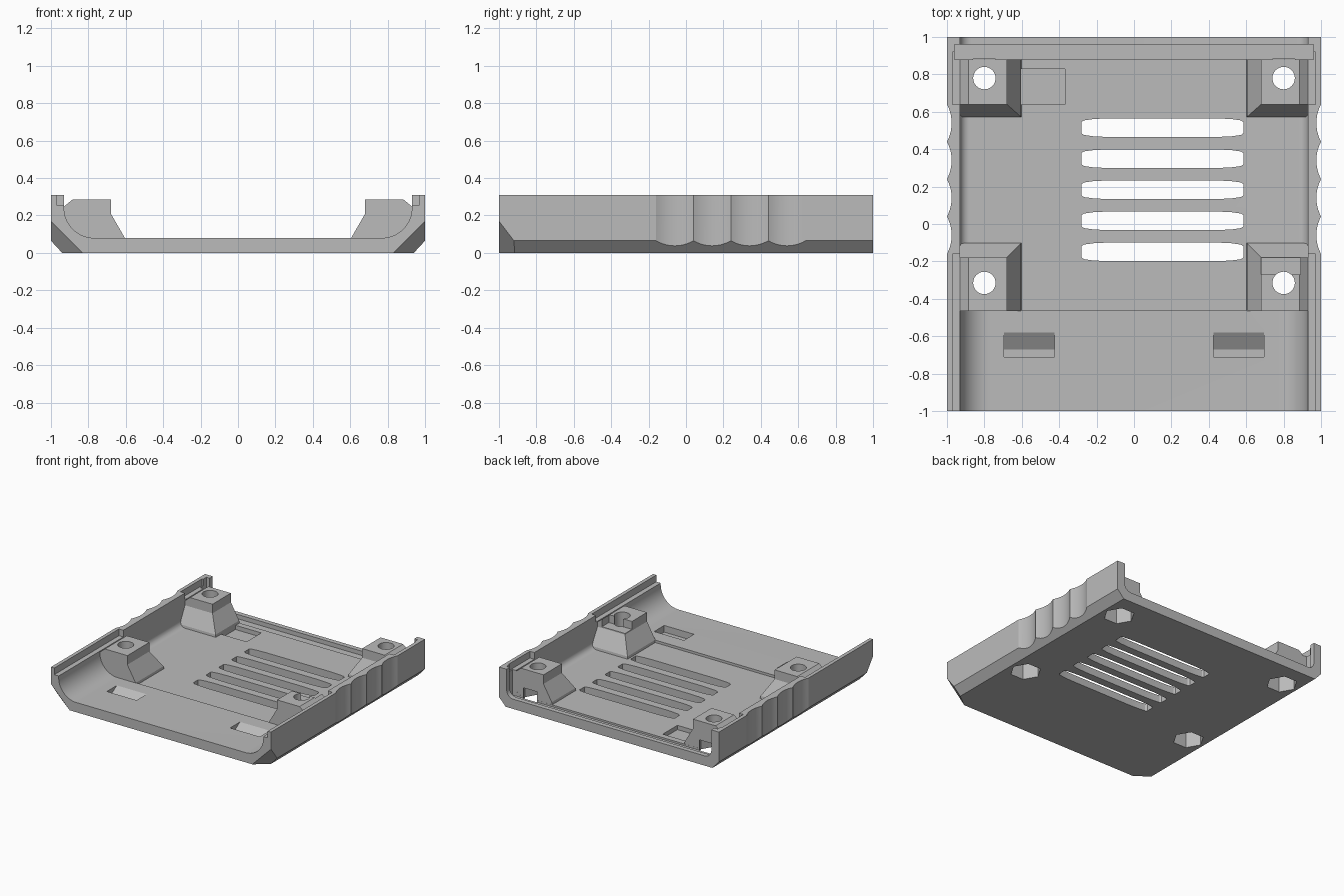
import bpy, bmesh, math
from mathutils import Vector

if "Cube" in bpy.data.objects:
    bpy.data.objects.remove(bpy.data.objects["Cube"], do_unlink=True)

grey = bpy.data.materials.new("plain grey")
grey.use_nodes = True
grey.diffuse_color = (0.5, 0.5, 0.5, 1)
grey.node_tree.nodes["Principled BSDF"].inputs["Base Color"].default_value = (0.5, 0.5, 0.5, 1)


def loft(name, rings):
    """Solid skinned through closed rings with equal point counts."""
    bm = bmesh.new()
    loops = [[bm.verts.new(p) for p in ring] for ring in rings]
    n = len(loops[0])
    for a, b in zip(loops, loops[1:]):
        for i in range(n):
            j = (i + 1) % n
            bm.faces.new((a[i], a[j], b[j], b[i]))
    bm.faces.new(loops[0])
    bm.faces.new(loops[-1])
    bmesh.ops.recalc_face_normals(bm, faces=bm.faces)
    mesh = bpy.data.meshes.new(name)
    bm.to_mesh(mesh)
    bm.free()
    obj = bpy.data.objects.new(name, mesh)
    bpy.context.collection.objects.link(obj)
    mesh.materials.append(grey)
    return obj


def along_y(name, profile, y0, y1):
    return loft(name, [[(x, y, z) for x, z in profile] for y in (y0, y1)])


def along_z(name, outline, z0, z1):
    return loft(name, [[(x, y, z) for x, y in outline] for z in (z0, z1)])


def box(name, x0, x1, y0, y1, z0, z1):
    x0, x1 = sorted((x0, x1))
    return along_z(name, [(x0, y0), (x1, y0), (x1, y1), (x0, y1)], z0, z1)


def polygon(x, y, r, n):
    return [(x + r * math.cos(math.tau * i / n), y + r * math.sin(math.tau * i / n))
            for i in range(n)]


def combine(tool, operation="DIFFERENCE"):
    """Apply a boolean to the tray and discard the tool."""
    mod = tray.modifiers.new("boolean", "BOOLEAN")
    mod.operation, mod.solver, mod.object = operation, "EXACT", tool
    bpy.context.view_layer.objects.active = tray
    bpy.ops.object.modifier_apply(modifier=mod.name)
    bpy.data.objects.remove(tool, do_unlink=True)


def cavity(floor, r, y0, y1):
    """Open-topped channel with rounded lower corners."""
    arc = [(0.93 - r + r * math.cos(a), floor + r - r * math.sin(a))
           for a in (math.pi / 2 * i / 12 for i in range(13))]
    half = [(0.93, 0.5)] + arc
    combine(along_y("cavity", half + [(-x, z) for x, z in reversed(half)], y0, y1))


# Chamfered outer hull
tray = along_y("tray", [(1, 0.31), (1, 0.065), (0.94, 0), (-0.94, 0), (-1, 0.065), (-1, 0.31)], -1, 1)

# Slanted front lower corners
bm = bmesh.new()
bm.from_mesh(tray.data)
for s in (-1, 1):
    cut = bmesh.ops.bisect_plane(bm, geom=bm.verts[:] + bm.edges[:] + bm.faces[:], dist=1e-5,
                                 plane_co=(s, -1, 0.17), plane_no=(s, -1.31, -1), clear_outer=True)
    edges = [e for e in cut["geom_cut"] if isinstance(e, bmesh.types.BMEdge)]
    bmesh.ops.contextual_create(bm, geom=edges)
bmesh.ops.recalc_face_normals(bm, faces=bm.faces)
bm.to_mesh(tray.data)
bm.free()

# Interior: raised front floor, lower main floor, back sill and panel groove
cavity(0.08, 0.16, -1.1, 0)
cavity(0.06, 0.05, -0.46, 0.93)
cavity(0.08, 0.06, 0.9, 1.1)
combine(box("groove", -0.96, 0.96, 0.88, 0.96, 0.045, 0.5))

# Wall-top rebates and finger scallops
for s in (-1, 1):
    for y0, y1 in ((-1.1, -0.16), (0.64, 0.92)):
        combine(box("rebate", s * 0.9, s * 0.97, y0, y1, 0.255, 0.5))
    for i in range(4):
        combine(along_z("scallop", polygon(s * 1.1875, -0.06 + 0.2 * i, 0.2125, 64), -0.1, 0.5))


# Screw bosses flaring toward the middle of the tray
def boss(s, y_flat, y_top, flare):
    levels = ((0.05, 0.6, 0.94, flare), (0.08, 0.605, 0.94, flare * 0.95),
              (0.21, 0.68, 0.94, 0), (0.24, 0.68, 0.94, 0), (0.285, 0.68, 0.885, 0))
    combine(loft("boss", [[(s * a, y_flat, z), (s * b, y_flat, z),
                           (s * b, y_top + f, z), (s * a, y_top + f, z)]
                          for z, a, b, f in levels]), "UNION")


for s in (-1, 1):
    boss(s, 0.879, 0.64, -0.07)
    boss(s, -0.465, -0.18, 0.08)
combine(box("boss_notch", 0.66, 0.89, -0.27, -0.17, 0.22, 0.5))

# Screw holes with hexagonal pockets underneath
for s in (-1, 1):
    for y in (0.78, -0.315):
        combine(along_z("screw_hole", polygon(s * 0.8, y, 0.06, 32), -0.1, 0.5))
        combine(along_z("nut_pocket", polygon(s * 0.8, y, 0.118, 6), -0.1, 0.13))

# Ventilation slots with tapered ends
quarter = [(0.433, 0.03), (0.42, 0.039), (0.37, 0.046), (0.29, 0.05)]
half = quarter + [(-x, y) for x, y in reversed(quarter)]
for i in range(5):
    cy = 0.515 - 0.166 * i
    outline = [(0.152 + x, cy + y) for x, y in half] + [(0.152 + x, cy - y) for x, y in reversed(half)]
    combine(along_z("vent", outline, -0.1, 0.3))

# Wedge recesses in the front floor and a rectangular recess at the back
for s in (-1, 1):
    wedge = [(-0.71, 0.2), (-0.71, 0.025), (-0.67, 0.025), (-0.58, 0.08), (-0.58, 0.2)]
    combine(loft("latch_recess", [[(s * x, y, z) for y, z in wedge] for x in (0.425, 0.695)]))
combine(box("rectangular_recess", -0.605, -0.37, 0.64, 0.83, 0.025, 0.15))

bpy.ops.object.select_all(action="DESELECT")
tray.select_set(True)
bpy.context.view_layer.objects.active = tray
bpy.ops.object.shade_smooth_by_angle(angle=math.radians(20))
